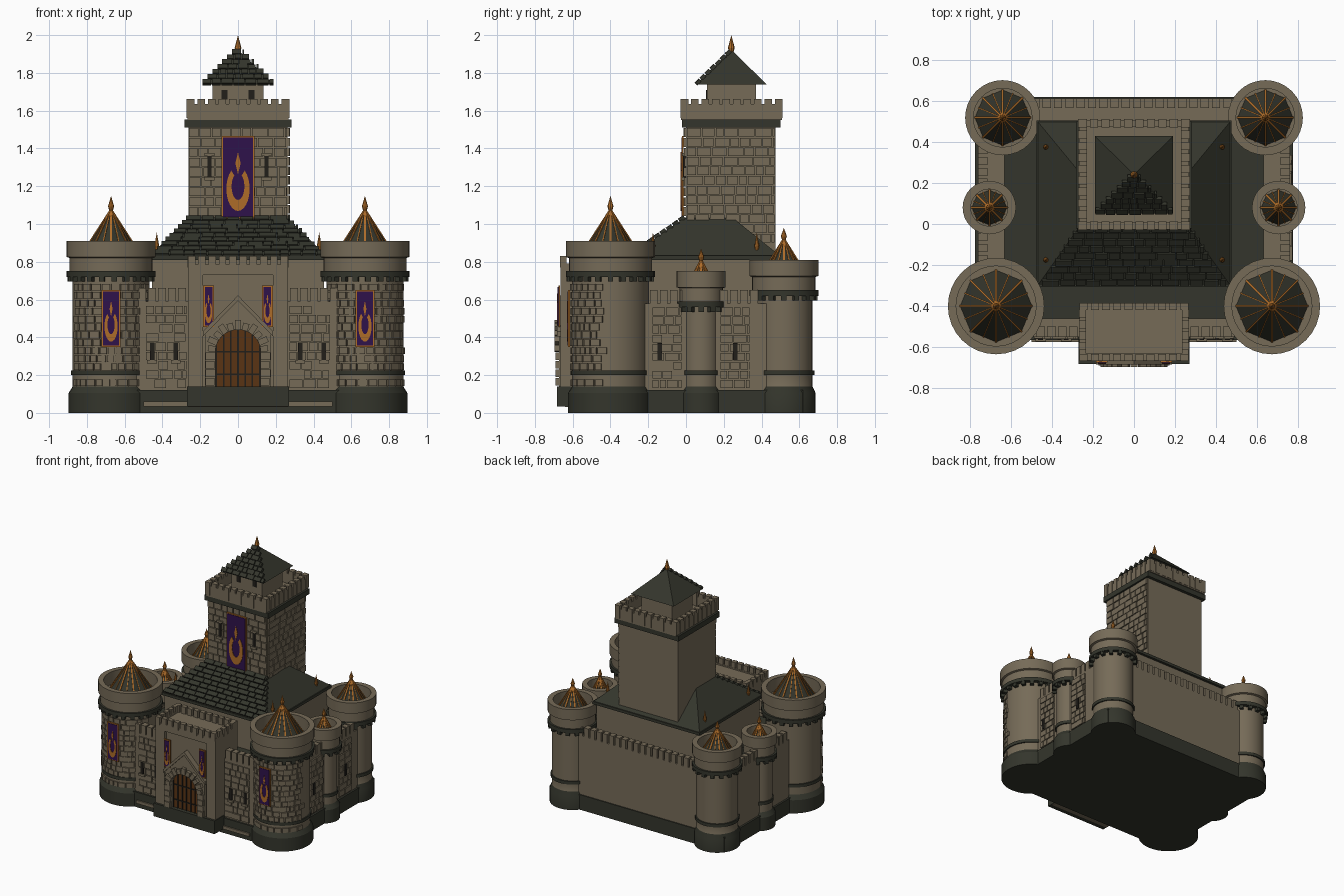
import bpy, bmesh, math, random
from mathutils import Vector as V

if "Cube" in bpy.data.objects:
    bpy.data.objects.remove(bpy.data.objects["Cube"])
random.seed(4)

def mat(name, c):
    m = bpy.data.materials.new(name)
    m.diffuse_color = (*c, 1)
    m.use_nodes = True
    m.node_tree.nodes["Principled BSDF"].inputs["Base Color"].default_value = m.diffuse_color
    return m
STONE = mat("tan stone", (0.18, 0.147, 0.097))
SLATE = mat("dark slate", (0.034, 0.036, 0.025))
GOLD = mat("dull gold", (0.42, 0.15, 0.022))
PURPLE = mat("banner purple", (0.028, 0.006, 0.07))
WOOD = mat("gate wood", (0.10, 0.034, 0.007))
DARK = mat("dark opening", (0.015, 0.013, 0.01))
X, Y, Z = V((1, 0, 0)), V((0, 1, 0)), V((0, 0, 1))

def finish(bm, name, *mats, smooth=False):
    bmesh.ops.recalc_face_normals(bm, faces=bm.faces)
    me = bpy.data.meshes.new(name)
    bm.to_mesh(me)
    bm.free()
    ob = bpy.data.objects.new(name, me)
    bpy.context.collection.objects.link(ob)
    for m in mats:
        me.materials.append(m)
    if smooth:
        bpy.context.view_layer.objects.active = ob
        ob.select_set(True)
        bpy.ops.object.shade_smooth_by_angle(angle=math.radians(30))
        ob.select_set(False)
    return ob

def hexa(bm, pts):
    v = [bm.verts.new(p) for p in pts]
    for f in ((0, 1, 2, 3), (4, 5, 6, 7), (0, 1, 5, 4), (1, 2, 6, 5), (2, 3, 7, 6), (3, 0, 4, 7)):
        bm.faces.new([v[i] for i in f])

def block(bm, o, u, v, n, a0, a1, b0, b1, d0, d1):
    hexa(bm, [o + u * a + v * b + n * d for d in (d0, d1)
              for a, b in ((a0, b0), (a1, b0), (a1, b1), (a0, b1))])

def frustum(name, m, r0, z0, r1, z1):
    bm = bmesh.new()
    hexa(bm, [(x, y, z) for r, z in ((r0, z0), (r1, z1)) for x, y in
              ((r[0], r[2]), (r[1], r[2]), (r[1], r[3]), (r[0], r[3]))])
    return finish(bm, name, m)

def boxes(name, m, lst):
    bm = bmesh.new()
    for x0, x1, y0, y1, z0, z1 in lst:
        block(bm, V(), X, Y, Z, x0, x1, y0, y1, z0, z1)
    return finish(bm, name, m)

def both(lst):
    return lst + [(-b[1], -b[0], *b[2:]) for b in lst]

def bricks(name, m, o, u, v, w0, w1, h, rows, size, depth):
    """Courses of random blocks on a flat trapezoid, half-widths w0 to w1."""
    bm, n, rh = bmesh.new(), u.cross(v), h / rows
    for r in range(rows):
        w = w0 + (w1 - w0) * (r + 0.4) / rows
        a = -w
        while a < w - 0.004:
            b = min(w, a + size * random.uniform(0.7, 1.4))
            block(bm, o, u, v, n, a + 0.003, b - 0.003, r * rh + 0.003, (r + 1) * rh - 0.003,
                  -0.01, depth * random.uniform(0.6, 1))
            a = b
    finish(bm, name, m)

def lathe(name, c, prof, mi, mats, seg=32, smooth=True):
    bm, rings = bmesh.new(), []
    for r, z in prof:
        rings.append([bm.verts.new((c[0] + r * math.cos(2 * math.pi * i / seg),
                                    c[1] + r * math.sin(2 * math.pi * i / seg), z)) for i in range(seg)])
    for k in range(len(prof) - 1):
        for i in range(seg):
            j = (i + 1) % seg
            f = bm.faces.new((rings[k][i], rings[k][j], rings[k + 1][j], rings[k + 1][i]))
            f.material_index = mi[k]
    bmesh.ops.remove_doubles(bm, verts=bm.verts, dist=1e-5)
    return finish(bm, name, *mats, smooth=smooth)

def finial(name, x, y, z, h, r=0.016):
    lathe(name, (x, y), [(0, z - 0.01), (r * 0.5, z - 0.01), (r, z + h * 0.25), (0, z + h)], [0] * 3, [GOLD], 8, False)

def prism(name, m, pts, y0, y1):
    bm = bmesh.new()
    f = bm.faces.new([bm.verts.new((x, y0, z)) for x, z in pts])
    ext = bmesh.ops.extrude_face_region(bm, geom=[f])
    for e in ext["geom"]:
        if isinstance(e, bmesh.types.BMVert):
            e.co.y = y1
    return finish(bm, name, m)

def arc(cx, cz, rx, rz, a0, a1, n):
    return [(cx + rx * math.cos(math.radians(a0 + (a1 - a0) * i / n)),
             cz + rz * math.sin(math.radians(a0 + (a1 - a0) * i / n))) for i in range(n + 1)]

def banner(name, x, y, z0, z1, w):
    """Gold-edged cloth with an open ring ornament, front at y."""
    b, h = 0.008, z1 - z0
    boxes(name + "_border", GOLD, [(x - w, x + w, y, y + 0.009, z0, z1)])
    boxes(name + "_cloth", PURPLE, [(x - w + b, x + w - b, y - 0.003, y, z0 + b, z1 - b)])
    cz, rx, rz = z0 + h * 0.36, w * 0.7, h * 0.27
    prism(name + "_ring", GOLD, arc(x, cz, rx, rz, 125, 415, 20) + arc(x, cz + rz * 0.1, rx * 0.55, rz * 0.6, 415, 125, 20),
          y - 0.006, y - 0.002)
    t = cz + rz * 1.15
    prism(name + "_drop", GOLD, [(x, t - rz * 0.5), (x + w * 0.16, t), (x, t + rz * 0.5), (x - w * 0.16, t)], y - 0.006, y - 0.002)

def tower(name, x, y, R, body, base, t, cr, apex):
    q = R - 0.04
    prof = [(0, 0), (base, 0), (base, .105), (body, .14), (body, .2), (body + .009, .2), (body + .009, .225),
            (body, .225), (body, t - .19), (R, t - .19), (R, t - .16), (R - .015, t - .16), (R - .015, t - .09),
            (R, t - .085), (R, t), (q, t), (q, t - .1), (0, t - .1)]
    lathe(name + "_shaft", (x, y), prof, [1, 1, 1, 0, 1, 1, 1, 0, 1, 1, 1, 0, 0, 0, 0, 0, 0], [STONE, SLATE])
    # corbels under the cornice
    bm, n = bmesh.new(), max(12, round(R * 90))
    for i in range(n):
        a = 2 * math.pi * i / n
        d, u = V((math.cos(a), math.sin(a), 0)), V((-math.sin(a), math.cos(a), 0))
        block(bm, V((x, y, t - .215)), u, Z, d, -.014, .014, 0, .03, body - .01, R - .004)
    finish(bm, name + "_corbels", SLATE)
    # faceted spire with gold ribs
    zb = t - .1
    lathe(name + "_spire", (x, y), [(0, zb), (cr, zb), (0, apex)], [0, 0], [SLATE], 8, False)
    bm = bmesh.new()
    for i in range(16):
        a = math.pi * i / 8
        rr = cr * (1 if i % 2 == 0 else math.cos(math.pi / 8))
        p = V((x + rr * math.cos(a), y + rr * math.sin(a), zb))
        s = V((x, y, apex)) - p
        L, s = s.length, s.normalized()
        u = V((-math.sin(a), math.cos(a), 0))
        w = .005 if i % 2 == 0 else .003
        block(bm, p, u, s, u.cross(s), -w, w, 0, L, -.004, .004)
    finish(bm, name + "_ribs", GOLD)
    finial(name + "_finial", x, y, apex - .005, .075 if R > .2 else .06)

# six round towers, mirrored left and right
for s, side in ((-1, "left"), (1, "right")):
    tower(side + "_front_tower", s * .672, -.4, .235, .203, .225, .91, .175, 1.08)
    tower(side + "_back_tower", s * .64, .518, .183, .152, .168, .81, .135, .925)
    tower(side + "_mid_tower", s * .705, .08, .13, .095, .117, .75, .085, .815)
    bm = bmesh.new()
    for r in range(13):
        a = -90 - 72 + random.uniform(0, 6)
        while a < -20:
            st = random.uniform(9, 17)
            am = math.radians(a + st / 2)
            d, u = V((math.cos(am), math.sin(am), 0)), V((-math.sin(am), math.cos(am), 0))
            w = .203 * math.radians(st) / 2 - .003
            z = .14 + r * .042
            if not .18 < z < .2:
                block(bm, V((s * .672, -.4, z)), u, Z, d, -w, w, .003, .038, .19, .209 + random.uniform(0, .004))
            a += st
    finish(bm, side + "_tower_bricks", STONE)
    banner(side + "_tower_banner", s * .672, -.624, .35, .65, .05)

# plinth, curtain walls and courtyard
boxes("plinth", SLATE, [(-.775, .775, -.565, .62, 0, .12)])
boxes("plinth_band", STONE, both([(.27, .5, -.575, -.55, .035, .06)]))
boxes("curtain_walls", STONE, both([(.63, .76, -.4, .5, .1, .58)]) +
      [(-.7, .7, -.55, -.46, .1, .59), (-.66, .66, .5, .612, .1, .59)])
boxes("courtyard_floor", SLATE, [(-.64, .64, -.47, .51, .12, .56)])
boxes("front_merlons", STONE, both([(.275 + i * .053, .317 + i * .053, -.55, -.5, .58, .66) for i in range(5)]))
boxes("back_merlons", STONE, [(-.5 + i * .055, -.46 + i * .055, .565, .612, .58, .66) for i in range(19)])
boxes("side_merlons", STONE, both([(.715, .76, -.19 + i * .053, -.15 + i * .053, .57, .65) for i in range(11)]))
for x in (-.38, .38):
    bricks("front_wall_bricks", STONE, V((x, -.55, .13)), X, Z, .11, .11, .44, 9, .055, .012)
for y, w in ((-.1, .08), (.26, .08)):
    bricks("side_wall_bricks", STONE, V((.76, y, .13)), Y, Z, w, w, .43, 9, .055, .012)
boxes("wall_slits", DARK, both([(x - .012, x + .012, -.566, -.55, .28, .37) for x in (.33, .455)]) +
      [(.76, .776, y - .012, y + .012, .28, .37) for y in (-.14, .26)])
boxes("wall_slit_sills", STONE, both([(x - .026, x + .026, -.572, -.55, .262, .28) for x in (.33, .455)]))

# great hall with hipped roof
boxes("hall", STONE, [(-.455, .455, -.28, .485, .5, .82)])
boxes("hall_eaves", SLATE, [(-.475, .475, -.305, .505, .81, .832)])
frustum("hall_roof", SLATE, (-.47, .47, -.3, .5), .83, (-.26, .26, -.005, .245), 1.035)
sl = V((0, .295, .205))
bricks("hall_roof_tiles", SLATE, V((0, -.3, .832)), X, sl.normalized(), .46, .265, sl.length, 9, .07, .014)
for x in (-.43, .43):
    for y in (-.175, .375):
        finial("hall_finial", x, y, .86, .095, .013)

# keep
boxes("keep", STONE, [(-.262, .262, 0, .475, .6, 1.56)])
bricks("keep_front_bricks", STONE, V((0, 0, 1.04)), X, Z, .262, .262, .47, 9, .065, .013)
bricks("keep_side_bricks", STONE, V((.262, .2375, .9)), Y, Z, .235, .235, .61, 12, .065, .013)
boxes("keep_cornice", SLATE, [(-.283, .283, -.022, .5, 1.51, 1.552)])
k0, k1, t = -.026, .508, .035
boxes("keep_parapet", STONE, both([(.23, .267, k0, k1, 1.55, 1.635)]) +
      [(-.24, .24, k0, k0 + t, 1.55, 1.635), (-.24, .24, k1 - t, k1, 1.55, 1.635)])
mer = []
for i in range(10):
    a = -.27 + i * .0555
    mer += [(a, a + .04, y, y + t + .006, 1.56, 1.663) for y in (k0 - .003, k1 - t - .003)]
    mer += [(x, x + .042, a + .241, a + .281, 1.56, 1.663) for x in (-.272, .23)]
boxes("keep_merlons", STONE, mer)
boxes("keep_slits", DARK, both([(.14, .162, -.016, 0, 1.25, 1.36)]))
boxes("keep_slit_sills", STONE, both([(.125, .177, -.024, 0, 1.23, 1.25), (.125, .177, -.02, 0, 1.36, 1.375)]))
banner("keep_banner", 0, -.022, 1.03, 1.465, .088)
boxes("turret", STONE, [(-.135, .135, .11, .37, 1.55, 1.745)])
boxes("turret_windows", DARK, both([(.055, .088, .105, .112, 1.66, 1.71)]))
frustum("turret_roof", SLATE, (-.19, .19, .05, .428), 1.738, (-.003, .003, .237, .243), 1.92)
sl = V((0, .187, .182))
bricks("turret_roof_tiles", SLATE, V((0, .05, 1.738)), X, sl.normalized(), .2, .02, sl.length, 7, .05, .012)
finial("turret_finial", 0, .24, 1.91, .09, .018)

# gatehouse
boxes("gatehouse", STONE, [(-.265, .265, -.64, -.385, .03, .775)])
boxes("gate_frame", STONE, both([(.185, .265, -.665, -.63, .1, .78)]) + [(-.265, .265, -.665, -.63, .73, .785)])
boxes("gate_step", SLATE, [(-.27, .27, -.682, -.5, .035, .14)])
gm = [(-.265 + i * .0545, -.226 + i * .0545, y, y + .035, .77, .83) for i in range(10) for y in (-.668, -.42)]
boxes("gatehouse_merlons", STONE, gm + both([(.235, .268, -.615 + i * .053, -.577 + i * .053, .77, .83) for i in range(4)]))
boxes("gatehouse_parapet", STONE, both([(.235, .265, -.665, -.385, .76, .79)]))
arch = arc(0, .32, .12, .12, 180, 0, 16)
prism("gate_gable", STONE, [(.12, .14), (.175, .14), (.175, .43), (0, .61), (-.175, .43), (-.175, .14), (-.12, .14)] + arch,
      -.672, -.63)
for s in (-1, 1):
    prism("gable_coping", STONE, [(0, .595), (0, .622), (s * .185, .432), (s * .185, .405)], -.684, -.63)
prism("gate", WOOD, [(.12, .14), (-.12, .14)] + arch, -.65, -.638)
boxes("gate_bars", DARK, [(x * .038 - .004, x * .038 + .004, -.656, -.648, .14, .32 + math.sqrt(.0144 - (x * .038) ** 2))
                          for x in range(-3, 4)] + [(-.118, .118, -.655, -.648, z, z + .008) for z in (.2, .32)])
bm = bmesh.new()
for i in range(11):
    a = math.pi * (i + .5) / 11
    d, u = V((math.cos(a), 0, math.sin(a))), V((-math.sin(a), 0, math.cos(a)))
    block(bm, V((0, -.65, .32)), u, d, -Y, -.016, .016, .12, .172 if i % 2 else .16, 0, .046)
for s in (-1, 1):
    for i in range(4):
        block(bm, V((s * .146, -.65, .142 + i * .045)), X, Z, -Y, -.026, .026 if i % 2 else .022, .002, .042, 0, .04)
finish(bm, "gate_arch_stones", STONE)
for s in (-1, 1):
    banner("gate_banner", s * .156, -.676, .455, .675, .028)
